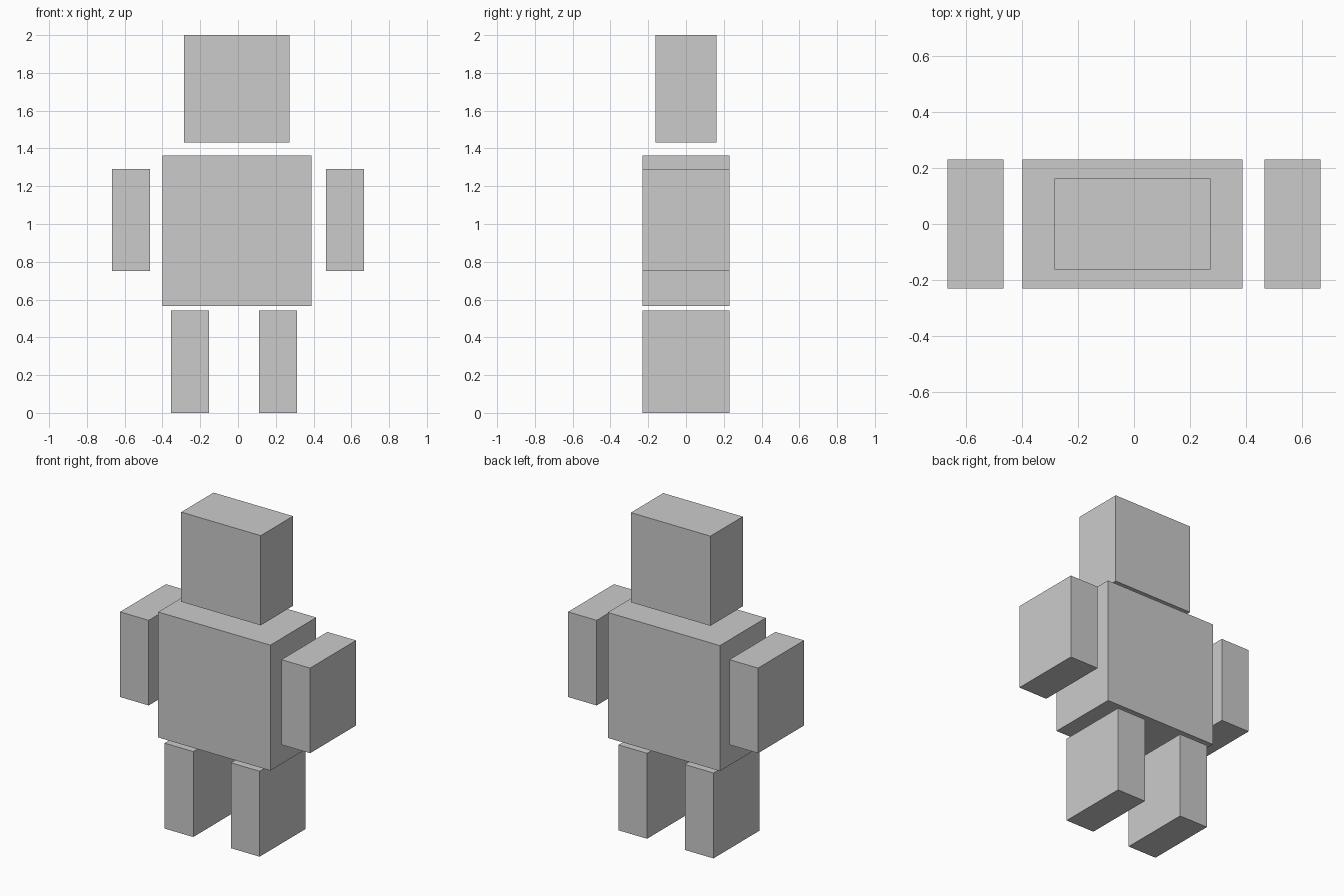
import bpy

if "Cube" in bpy.data.objects:
    bpy.data.objects.remove(bpy.data.objects["Cube"])


def box(name, x, y, z):
    """Box spanning the given (min, max) ranges."""
    centre = [(r[0] + r[1]) / 2 for r in (x, y, z)]
    bpy.ops.mesh.primitive_cube_add(size=1, location=centre)
    ob = bpy.context.object
    ob.name = name
    ob.scale = [r[1] - r[0] for r in (x, y, z)]
    bpy.ops.object.transform_apply(location=False, rotation=False, scale=True)
    return ob


DEPTH = (-0.23, 0.23)
LIMB_W = 0.201

# Head and torso
box("head", (-0.285, 0.273), (-0.162, 0.162), (1.431, 2.0))
box("torso", (-0.399, 0.388), DEPTH, (0.566, 1.362))

# Arms and legs, placed by their left edge
for side, arm_x, leg_x in (("left", -0.667, -0.354), ("right", 0.466, 0.112)):
    box(side + "_arm", (arm_x, arm_x + LIMB_W), DEPTH, (0.751, 1.291))
    box(side + "_leg", (leg_x, leg_x + LIMB_W), DEPTH, (0.0, 0.542))
